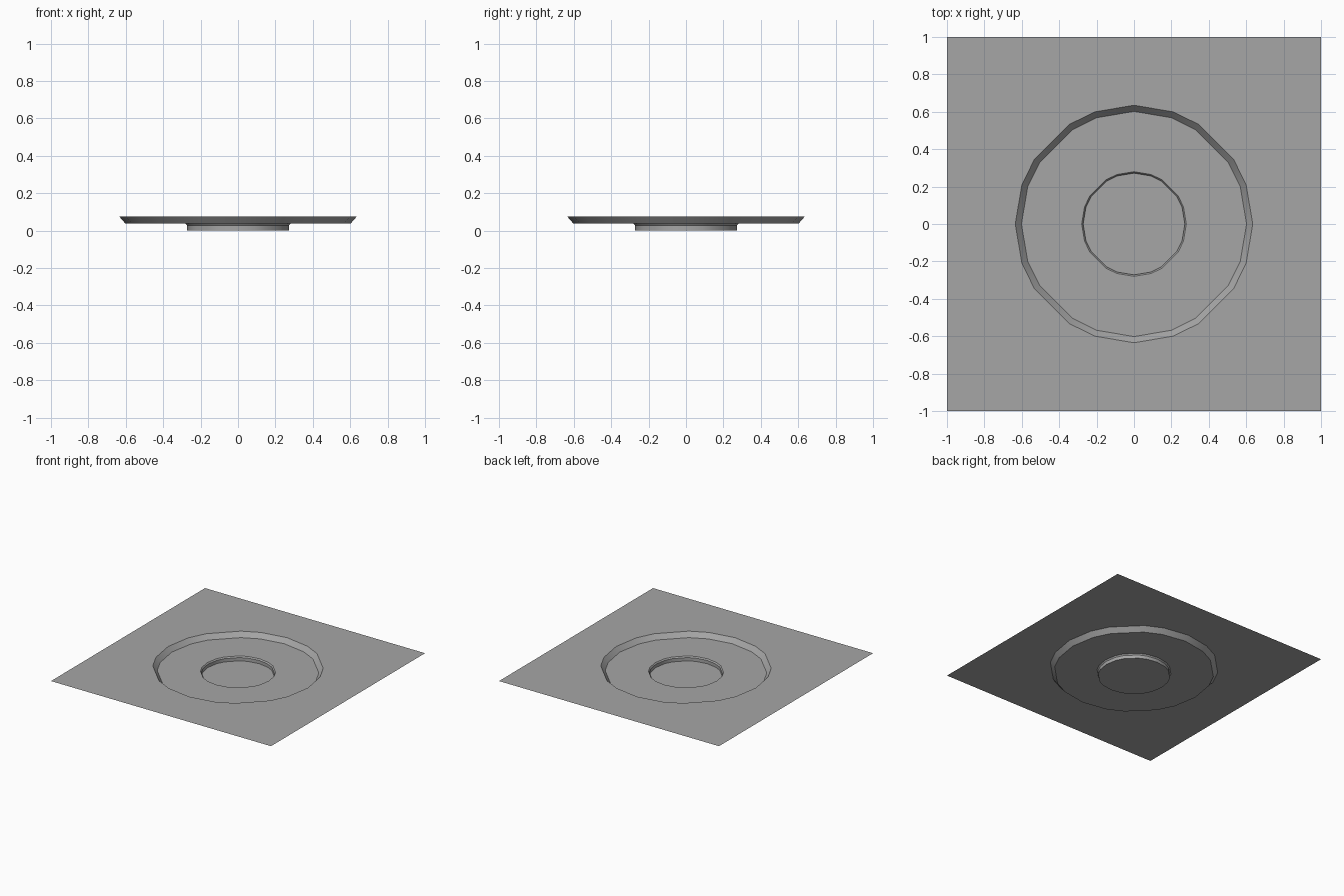
import bpy, bmesh
from math import radians, sin, cos

cube = bpy.data.objects.get("Cube")
if cube:
    bpy.data.objects.remove(cube, do_unlink=True)

# Single flat colour
grey = bpy.data.materials.new("plain_grey")
grey.use_nodes = True
colour = (0.38, 0.38, 0.38, 1)
grey.diffuse_color = colour
grey.node_tree.nodes["Principled BSDF"].inputs["Base Color"].default_value = colour

# Uneven twenty-sided outline; the diagonal points sit on the straight chords
STEPS = (0, 19.3, 33, 45, 57, 70.7)
ANGLES = [radians(quarter * 90 + a) for quarter in range(4) for a in STEPS]
CHORD = cos(radians(12))


def circle(r, z):
    points = []
    for i, a in enumerate(ANGLES):
        k = r * CHORD if i % len(STEPS) == 3 else r
        points.append((k * cos(a), k * sin(a), z))
    return points


def square(half, z):
    points = []
    for a in ANGLES:
        k = half / max(abs(cos(a)), abs(sin(a)))
        points.append((k * cos(a), k * sin(a), z))
    return points


def loft(name, outlines, capped=False):
    """Join outlines, listed from outside to inside, into an open surface."""
    bm = bmesh.new()
    rings = [[bm.verts.new(p) for p in outline] for outline in outlines]
    n = len(ANGLES)
    for outer, inner in zip(rings, rings[1:]):
        for i in range(n):
            j = (i + 1) % n
            bm.faces.new((outer[i], outer[j], inner[j], inner[i]))
    if capped:
        bm.faces.new(rings[-1])
    mesh = bpy.data.meshes.new(name)
    bm.to_mesh(mesh)
    bm.free()
    mesh.materials.append(grey)
    obj = bpy.data.objects.new(name, mesh)
    bpy.context.collection.objects.link(obj)
    bpy.ops.object.select_all(action='DESELECT')
    obj.select_set(True)
    bpy.context.view_layer.objects.active = obj
    bpy.ops.object.shade_smooth_by_angle(angle=radians(30))
    return obj


TOP, FLOOR, LIP = 0.075, 0.037, 0.027

# Flat square sheet around the recess
loft("ground_sheet", [square(1.0, TOP), circle(0.635, TOP)])
# Sloping side of the wide recess
loft("recess_slope", [circle(0.635, TOP), circle(0.602, FLOOR)])
# Ring-shaped floor of the recess
loft("recess_floor", [circle(0.602, FLOOR), circle(0.28, FLOOR)])
# Central well with a bevelled lip and flat bottom
loft("central_well", [circle(0.28, FLOOR), circle(0.272, LIP), circle(0.272, 0)], capped=True)
